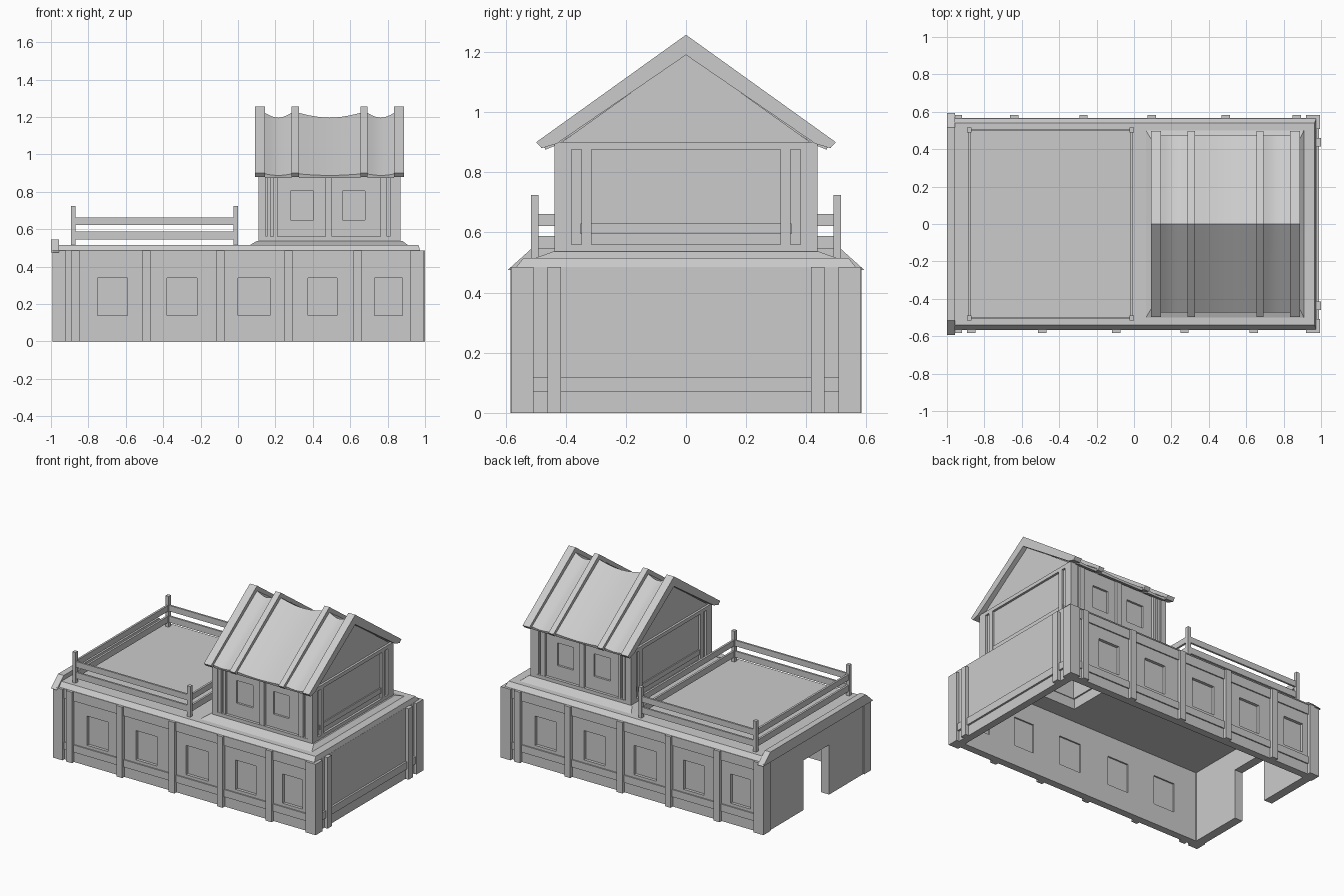
import bpy, bmesh, math
from mathutils import Vector

if "Cube" in bpy.data.objects:
    bpy.data.objects.remove(bpy.data.objects["Cube"])


def mesh_object(name, bm):
    bmesh.ops.recalc_face_normals(bm, faces=bm.faces)
    me = bpy.data.meshes.new(name)
    bm.to_mesh(me)
    bm.free()
    ob = bpy.data.objects.new(name, me)
    bpy.context.collection.objects.link(ob)
    return ob


def boxes(name, items):
    """One object made of boxes (x0, x1, y0, y1, z0, z1)."""
    bm = bmesh.new()
    for x0, x1, y0, y1, z0, z1 in items:
        vs = bmesh.ops.create_cube(bm, size=1)['verts']
        for v in vs:
            v.co = Vector(((x0 + x1) / 2 + v.co.x * (x1 - x0),
                           (y0 + y1) / 2 + v.co.y * (y1 - y0),
                           (z0 + z1) / 2 + v.co.z * (z1 - z0)))
    return mesh_object(name, bm)


def loft(name, sections):
    """Skin a row of (x, [(y, z), ...]) sections and cap the ends."""
    bm = bmesh.new()
    rings = [[bm.verts.new((x, y, z)) for y, z in pts] for x, pts in sections]
    n = len(rings[0])
    for a, b in zip(rings, rings[1:]):
        for i in range(n):
            j = (i + 1) % n
            bm.faces.new((a[i], a[j], b[j], b[i]))
    bm.faces.new(rings[0])
    bm.faces.new(rings[-1])
    return mesh_object(name, bm)


def cut(ob, items):
    cutter = boxes("opening_cutter", items)
    cutter.hide_render = True
    m = ob.modifiers.new("openings", 'BOOLEAN')
    m.operation, m.solver, m.object = 'DIFFERENCE', 'EXACT', cutter
    bpy.context.view_layer.objects.active = ob
    bpy.ops.object.modifier_apply(modifier=m.name)
    bpy.data.objects.remove(cutter)


def taper(name, low, high):
    """Frustum between two rectangles (x0, x1, half_y, z)."""
    bm = bmesh.new()
    r = [[bm.verts.new(p) for p in ((a, -h, z), (b, -h, z), (b, h, z), (a, h, z))]
         for a, b, h, z in (low, high)]
    for i in range(4):
        j = (i + 1) % 4
        bm.faces.new((r[0][i], r[0][j], r[1][j], r[1][i]))
    bm.faces.new(r[0])
    bm.faces.new(r[1])
    return mesh_object(name, bm)


def turn(items):
    """Rotate boxes half a turn about z."""
    return [(-b, -a, -d, -c, e, f) for a, b, c, d, e, f in items]


def mirror_y(items):
    return items + [(a, b, -d, -c, e, f) for a, b, c, d, e, f in items]


# Lower long walls: the back one is the front one turned half a turn
windows = [(-.75, -.59), (-.38, -.22), (0, .17), (.375, .53), (.73, .88)]
posts = [-.87, -.49, -.095, .27, .64]
wall = [(-.985, .975, -.56, -.51, 0, .485)]
holes = [(a, b, -.6, -.48, .14, .34) for a, b in windows]
panes = [(a - .005, b + .005, -.54, -.52, .135, .345) for a, b in windows]
uprights = [(x - .022, x + .022, -.583, -.55, 0, .485) for x in posts]
rails = [(-.93, .93, -.568, -.55, .07, .12), (-.93, .93, -.568, -.55, .42, .485)]
for side, f in (("front", list), ("back", turn)):
    cut(boxes(side + "_wall", f(wall)), f(holes))
    boxes(side + "_window_panes", f(panes))
    boxes(side + "_wall_posts", f(uprights))
    boxes(side + "_wall_beams", f(rails))

# Lower end walls, doorway in the left one
boxes("right_wall", [(.925, .975, -.56, .56, 0, .485)])
left = boxes("left_wall", [(-.985, -.925, -.56, .56, 0, .485)])
cut(left, [(-1.1, -.85, -.14, .14, -.1, .34)])
boxes("corner_posts", mirror_y([(.92, .995, .507, .582, 0, .485),
                                (-.993, -.92, .507, .582, 0, .485)]))
boxes("right_wall_posts", mirror_y([(.96, 1, .415, .46, 0, .485)]))
boxes("right_wall_beam", [(.96, .988, -.51, .51, .07, .12)])

# Deck with the stair opening beneath the upper house
deck = taper("deck", (-.985, .975, .567, .482), (-.965, .965, .54, .515))
cut(deck, [(.15, .83, -.39, .39, .3, .6)])
trim = [(-.593, .475), (-.515, .545), (.515, .545), (.593, .475)]
loft("left_edge_trim", [(-1, trim), (-.957, trim)])

# Deck railing
railing = mirror_y([(x - .012, x + .012, .49, .515, .51, .725) for x in (-.88, -.012)])
for z0, z1 in ((.545, .588), (.622, .662)):
    railing += mirror_y([(-.88, -.012, .496, .509, z0, z1)])
    railing += [(x - .007, x + .007, -.5, .5, z0, z1) for x in (-.88, -.012)]
boxes("deck_railing", railing)

# Upper house: sloped skirt, sill, walls, gables
skirt = taper("upper_skirt", (.055, .915, .515, .51), (.1, .88, .44, .537))
cut(skirt, [(.15, .83, -.39, .39, .3, .7)])
sill = boxes("upper_sill", [(.11, .87, -.437, .437, .53, .56)])
cut(sill, [(.15, .83, -.39, .39, .3, .7)])
upper = boxes("upper_walls", [(.125, .855, -.418, .418, .55, .9)])
upper_windows = [(.28, .405), (.56, .68)]
cut(upper, [(.16, .82, -.385, .385, .5, .88)]
    + mirror_y([(a, b, .35, .5, .65, .805) for a, b in upper_windows]))
boxes("upper_window_panes", mirror_y([(a - .005, b + .005, .392, .404, .645, .81)
                                      for a, b in upper_windows]))
boxes("upper_wall_posts", mirror_y(
    [(a, b, .4, .435, .555, .9) for a, b in ((.155, .175), (.19, .21), (.467, .503),
                                             (.762, .797), (.812, .832))]
    + [(a, b, .38, .437, .555, .9) for a, b in ((.11, .15), (.83, .87))]
    + [(a, b, .315, .348, .555, .9) for a, b in ((.11, .14), (.84, .87))]))
boxes("upper_end_beams", [(a, b, -.35, .35, .595, .63) for a, b in ((.117, .14), (.84, .863))]
      + [(a, b, -.43, .43, .875, .9) for a, b in ((.11, .14), (.84, .87))])
gable = [(-.42, .895), (.42, .895), (0, 1.195)]
for name, a, b in (("left_gable", .125, .16), ("right_gable", .82, .855)):
    loft(name, [(a, gable), (b, gable)])

# Roof ribs
rib = [(0, 1.257), (.498, .9), (.48, .88), (.43, .895), (0, 1.19),
       (-.43, .895), (-.48, .88), (-.498, .9)]
ribs = [(.09, .145), (.285, .325), (.655, .692), (.835, .887)]
for i, (a, b) in enumerate(ribs):
    loft("roof_rib_%d" % (i + 1), [(a, rib), (b, rib)])


# Roof sheets sagging between the ribs
def sheet(sag):
    t, e = 1.222 - sag, .895
    k = .025 - sag * .6
    return [(0, t), (.472, e - .012 + k * .5), (.468, .875), (.43, .89), (0, 1.18),
            (-.43, .89), (-.468, .875), (-.472, e - .012 + k * .5)]


for i in range(3):
    a, b = ribs[i][1], ribs[i + 1][0]
    steps = 6
    sections = []
    for s in range(steps + 1):
        u = s / steps
        sections.append((a + (b - a) * u, sheet(.026 * math.sin(math.pi * u))))
    ob = loft("roof_sheet_%d" % (i + 1), sections)
    bpy.ops.object.select_all(action='DESELECT')
    ob.select_set(True)
    bpy.context.view_layer.objects.active = ob
    bpy.ops.object.shade_smooth_by_angle(angle=math.radians(30))
